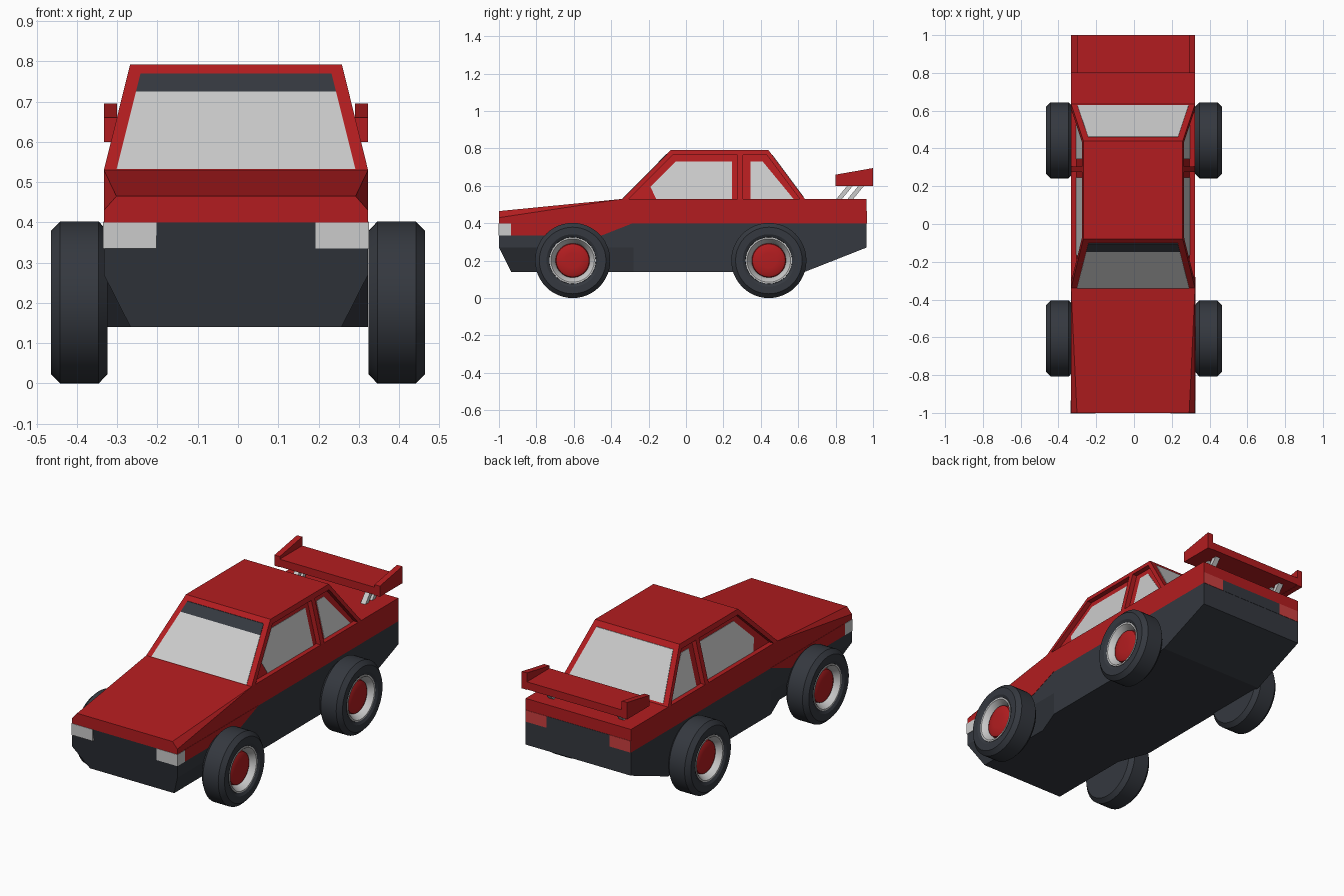
import bpy, bmesh, math

if "Cube" in bpy.data.objects:
    bpy.data.objects.remove(bpy.data.objects["Cube"])

X0 = -0.005          # body sits slightly off centre
HW = 0.328           # body half width


def mat(name, rgb):
    m = bpy.data.materials.new(name)
    m.diffuse_color = (*rgb, 1)
    m.use_nodes = True
    m.node_tree.nodes["Principled BSDF"].inputs["Base Color"].default_value = m.diffuse_color
    return m


RED = mat("red_paint", (0.45, 0.012, 0.014))
DARK = mat("dark_trim", (0.035, 0.04, 0.05))
TAIL = mat("tail_red", (0.6, 0.05, 0.05))


def loft(name, groups, material=None, x0=X0, caps=True, ring=True):
    """Skin each group of matching point loops into a solid, all in one object."""
    bm = bmesh.new()
    for loops in groups:
        rows = [[bm.verts.new((x + x0, y, z)) for x, y, z in lp] for lp in loops]
        n = len(rows[0])
        for a, b in zip(rows, rows[1:]):
            for i in range(n):
                j = (i + 1) % n
                bm.faces.new((a[i], a[j], b[j], b[i]))
        bm.faces.new(rows[0])
        bm.faces.new(rows[-1])
    bmesh.ops.remove_doubles(bm, verts=bm.verts, dist=1e-5)
    bmesh.ops.recalc_face_normals(bm, faces=bm.faces)
    me = bpy.data.meshes.new(name)
    bm.to_mesh(me)
    bm.free()
    if material:
        me.materials.append(material)
    ob = bpy.data.objects.new(name, me)
    bpy.context.collection.objects.link(ob)
    return ob


def both(half):
    """Complete a right-hand half section with its mirror image."""
    return half + [(-x, y, z) for x, y, z in reversed(half)]


def prism(profile, xa, xb):
    return [[(x, y, z) for y, z in profile] for x in (xa, xb)]


def box(x, y, z):
    return prism([(y[0], z[0]), (y[1], z[0]), (y[1], z[1]), (y[0], z[1])], *x)


def mirrored(profile, xa, xb):
    return [prism(profile, xa, xb), prism(profile, -xa, -xb)]


# lower body: tapered nose, raked tail
def lower(y, yb, bx, zb):
    return both([(HW, y, 0.40), (HW, y, 0.27), (bx, yb, zb)])


loft("lower_body", [[lower(-1, -0.935, 0.262, 0.14), lower(-0.45, -0.45, 0.262, 0.14),
                     lower(-0.28, -0.28, HW, 0.14), lower(0.635, 0.635, HW, 0.14),
                     lower(0.965, 0.965, HW, 0.27)]], DARK)


# upper body: hood with chamfered sides and flat rear deck
def upper(y, zs, xt, zt):
    return both([(HW, y, 0.40), (HW, y, zs), (xt, y, zt)])


loft("upper_body", [[upper(-1, 0.43, 0.297, 0.465), upper(-0.34, 0.53, HW, 0.53),
                     upper(0.965, 0.53, HW, 0.53)]], RED)

# red fender patches around the front wheels
fender = [(-0.935, 0.335), (-0.45, 0.335), (-0.28, 0.402), (-0.935, 0.402)]
loft("front_fenders", mirrored(fender, 0.30, HW + 0.0015), RED)

# lights and rear panel
lamp = [(-1.002, 0.335), (-0.935, 0.335), (-0.935, 0.40), (-1.002, 0.40)]
loft("headlights", mirrored(lamp, 0.198, HW + 0.002))
tail = [(0.93, 0.40), (0.967, 0.40), (0.967, 0.465), (0.93, 0.465)]
loft("tail_lights", mirrored(tail, 0.197, HW - 0.0005), TAIL)
loft("rear_panel", [box((-0.197, 0.197), (0.93, 0.9665), (0.40, 0.465))], DARK)

# cabin
cabin = loft("cabin", [[
    [(-HW, -0.34, 0.53), (HW, -0.34, 0.53), (HW, 0.635, 0.53), (-HW, 0.635, 0.53)],
    [(-0.263, -0.08, 0.792), (0.263, -0.08, 0.792), (0.263, 0.44, 0.792), (-0.263, 0.44, 0.792)],
]], RED)


def on_side(profile, d0, d1):
    """Profile laid on both sloped cabin sides, between two depths."""
    def loop(s, d):
        return [(s * (HW - (z - 0.53) * 0.248 - d), y, z) for y, z in profile]
    return [[loop(s, d0), loop(s, d1)] for s in (1, -1)]


# door recesses
front_door = [(-0.335, 0.50), (-0.07, 0.765), (0.275, 0.765), (0.275, 0.50)]
rear_door = [(0.305, 0.50), (0.305, 0.765), (0.432, 0.765), (0.63, 0.50)]
cutter = loft("door_cutter", on_side(front_door, -0.05, 0.028) + on_side(rear_door, -0.05, 0.028))
cutter.hide_render = True
cutter.hide_viewport = True
cut = cabin.modifiers.new("door_recess", "BOOLEAN")
cut.operation = "DIFFERENCE"
cut.solver = "EXACT"
cut.object = cutter

# side windows
front_win = [(-0.16, 0.53), (-0.19, 0.595), (-0.055, 0.73), (0.245, 0.73), (0.245, 0.53)]
rear_win = [(0.345, 0.53), (0.345, 0.73), (0.41, 0.73), (0.575, 0.53)]
loft("side_windows", on_side(front_win, 0.026, 0.032) + on_side(rear_win, 0.026, 0.032))


# windscreen, sun strip and rear window, flush on the sloped ends
def pane(name, z0, z1, ends, material=None):
    (y0, y1), side = ends
    def loop(d):
        pts = []
        for s, z in ((-1, z0), (1, z0), (1, z1), (-1, z1)):
            t = (z - 0.53) / 0.262
            pts.append((s * (0.297 - 0.25 * (z - 0.53)), y0 + (y1 - y0) * t + side * d, z))
        return pts
    loft(name, [[loop(0.003), loop(-0.01)]], material)


FRONT, REAR = ((-0.34, -0.08), -1), ((0.635, 0.44), 1)
pane("windscreen", 0.532, 0.725, FRONT)
pane("sun_strip", 0.725, 0.77, FRONT, DARK)
pane("rear_window", 0.54, 0.765, REAR)

# rear spoiler
loft("spoiler_wing", [box((-0.297, 0.297), (0.80, 1.0), (0.602, 0.645))], RED)
plate = [(0.80, 0.60), (1.0, 0.60), (1.0, 0.695), (0.80, 0.66)]
loft("spoiler_end_plates", mirrored(plate, 0.295, HW), RED)
struts = []
for y in (0.80, 0.86):
    leg = [(y, 0.525), (y + 0.03, 0.525), (y + 0.10, 0.61), (y + 0.07, 0.61)]
    struts += mirrored(leg, 0.205, 0.235)
loft("spoiler_struts", struts)


# wheels: lathed tyre, rim and hub
def lathe(name, profile, y, s, material=None, seg=48):
    bm = bmesh.new()
    vs = [bm.verts.new((s * (0.324 + a), y, 0.201 + r)) for a, r in profile]
    es = [bm.edges.new(p) for p in zip(vs, vs[1:])]
    bmesh.ops.spin(bm, geom=vs + es, cent=(0, y, 0.201), axis=(1, 0, 0),
                   angle=2 * math.pi, steps=seg)
    bmesh.ops.remove_doubles(bm, verts=bm.verts, dist=1e-5)
    bmesh.ops.recalc_face_normals(bm, faces=bm.faces)
    me = bpy.data.meshes.new(name)
    bm.to_mesh(me)
    bm.free()
    if material:
        me.materials.append(material)
    ob = bpy.data.objects.new(name, me)
    bpy.context.collection.objects.link(ob)
    bpy.ops.object.select_all(action="DESELECT")
    ob.select_set(True)
    bpy.context.view_layer.objects.active = ob
    bpy.ops.object.shade_smooth_by_angle(angle=math.radians(25))


TYRE = [(0, 0), (0, 0.178), (0.022, 0.201), (0.118, 0.201), (0.141, 0.178),
        (0.141, 0.14), (0.132, 0.125), (0.09, 0.12), (0.09, 0)]
RIM = [(0.09, 0.124), (0.134, 0.124), (0.134, 0.116), (0.112, 0.1), (0.1, 0.095), (0.09, 0.09)]
HUB = [(0.09, 0.092), (0.108, 0.088), (0.115, 0.075), (0.118, 0.04), (0.118, 0)]
for end, y in (("front", -0.606), ("rear", 0.443)):
    for side, s in (("right", 1), ("left", -1)):
        lathe(f"{end}_{side}_tyre", TYRE, y, s, DARK)
        lathe(f"{end}_{side}_rim", RIM, y, s)
        lathe(f"{end}_{side}_hub", HUB, y, s, RED)
